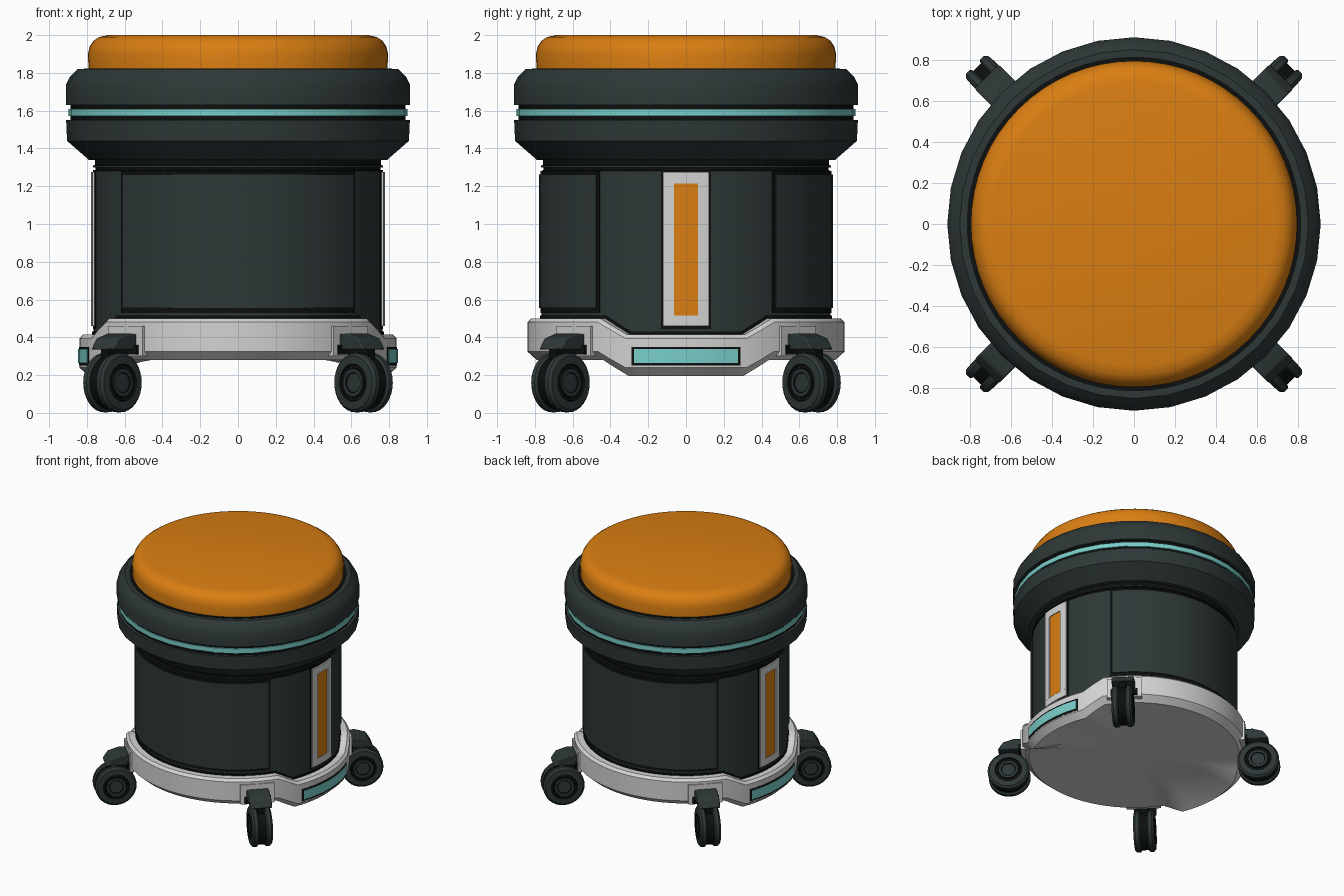
import bpy, bmesh
from math import sin, cos, pi, radians, degrees, asin
from mathutils import Matrix, Vector

if "Cube" in bpy.data.objects:
    bpy.data.objects.remove(bpy.data.objects["Cube"])


def material(name, r, g, b):
    m = bpy.data.materials.new(name)
    m.use_nodes = True
    m.diffuse_color = (r, g, b, 1)
    m.node_tree.nodes["Principled BSDF"].inputs["Base Color"].default_value = (r, g, b, 1)
    return m


ORANGE = material("orange", 0.70, 0.21, 0.006)
DARK = material("dark_slate", 0.027, 0.038, 0.038)
BLACK = material("black", 0.004, 0.005, 0.005)
WHITE = material("white", 0.65, 0.65, 0.65)
TEAL = material("teal", 0.19, 0.61, 0.58)


def finish(name, bm, mats, matrix=None, bevel=0):
    bmesh.ops.remove_doubles(bm, verts=bm.verts, dist=0.0001)
    bmesh.ops.recalc_face_normals(bm, faces=bm.faces)
    if matrix:
        bm.transform(matrix)
    me = bpy.data.meshes.new(name)
    bm.to_mesh(me)
    bm.free()
    for m in mats:
        me.materials.append(m)
    ob = bpy.data.objects.new(name, me)
    bpy.context.collection.objects.link(ob)
    if bevel:
        mod = ob.modifiers.new("bevel", "BEVEL")
        mod.width, mod.segments = bevel, 2
    bpy.ops.object.select_all(action="DESELECT")
    ob.select_set(True)
    bpy.context.view_layer.objects.active = ob
    bpy.ops.object.shade_smooth_by_angle(angle=radians(30))
    return ob


def lathe(name, profile, mats, seg=64, bands=(), drop=None, matrix=None):
    """Spin (radius, height) points; bands lists the profile steps that take the second material."""
    bm = bmesh.new()
    rings = []
    for i in range(seg):
        a = 2 * pi * i / seg
        rings.append([bm.verts.new((r * cos(a), r * sin(a), z - (drop(a) if drop and r > 0.7 else 0)))
                      for r, z in profile])
    for i in range(seg):
        p, q = rings[i], rings[(i + 1) % seg]
        for k in range(len(profile) - 1):
            corners = [p[k], q[k], q[k + 1], p[k + 1]]
            if profile[k][0] == 0:
                corners = [p[k], q[k + 1], p[k + 1]]
            elif profile[k + 1][0] == 0:
                corners = [p[k], q[k], p[k + 1]]
            bm.faces.new(corners).material_index = int(k in bands)
    return finish(name, bm, mats, matrix)


def patch(name, centre, a0, a1, z0, z1, r0, r1, mat):
    """Curved plate wrapped round the z axis."""
    n = max(2, int((a1 - a0) / 0.1))
    bm = bmesh.new()
    cols = []
    for i in range(n + 1):
        a = centre + a0 + (a1 - a0) * i / n
        cols.append([bm.verts.new((r * cos(a), r * sin(a), z))
                     for r, z in ((r0, z0), (r1, z0), (r1, z1), (r0, z1))])
    for p, q in zip(cols, cols[1:]):
        for k in range(4):
            bm.faces.new((p[k], q[k], q[(k + 1) % 4], p[(k + 1) % 4]))
    bm.faces.new(cols[0])
    bm.faces.new(cols[-1])
    return finish(name, bm, [mat])


def extrude(name, outline, half, mat, matrix, bevel=0):
    """Extrude an (x, z) outline sideways along y."""
    bm = bmesh.new()
    a = [bm.verts.new((x, -half, z)) for x, z in outline]
    b = [bm.verts.new((x, half, z)) for x, z in outline]
    bm.faces.new(a)
    bm.faces.new(b)
    for i in range(len(a)):
        j = (i + 1) % len(a)
        bm.faces.new((a[i], a[j], b[j], b[i]))
    return finish(name, bm, [mat], matrix, bevel)


def rect(x0, x1, z0, z1):
    return [(x0, z0), (x1, z0), (x1, z1), (x0, z1)]


# Seat cushion and the dark gap round it
lathe("seat_cushion", [(0, 1.8), (0.79, 1.8), (0.795, 1.9), (0.785, 1.94), (0.765, 1.97),
                       (0.735, 1.99), (0.69, 2.0), (0, 2.0)], [ORANGE])
lathe("cushion_gap", [(0, 1.78), (0.815, 1.78), (0.815, 1.823), (0, 1.823)], [BLACK])

# Rim: two chamfered rings with a light strip between them
lathe("lower_rim", [(0, 1.34), (0.79, 1.34), (0.905, 1.44), (0.91, 1.55), (0, 1.55)], [DARK], 32)
lathe("upper_rim", [(0, 1.63), (0.91, 1.63), (0.91, 1.74), (0.89, 1.78), (0.85, 1.82),
                    (0.81, 1.82), (0, 1.8)], [DARK], 32)
lathe("rim_groove", [(0, 1.54), (0.888, 1.54), (0.888, 1.64), (0, 1.64)], [BLACK], 32)
lathe("rim_light", [(0, 1.573), (0.898, 1.573), (0.898, 1.61), (0, 1.61)], [TEAL], 32)

# Drum body with black neck grooves
lathe("body", [(0, 0.32), (0.765, 0.32), (0.765, 1.28), (0.755, 1.285), (0.755, 1.298), (0.768, 1.3),
               (0.768, 1.31), (0.757, 1.312), (0.757, 1.36), (0, 1.36)], [DARK, BLACK], bands=(2, 3, 4, 6, 7))


def drop(a):
    """The base ring steps down at both sides."""
    off = degrees(asin(min(1, abs(sin(a)))))
    return 0.085 * max(0, min(1, (33.75 - off) / 11.25))


# Base ring with closed underside, and the shadow line above it
lathe("base_ring", [(0.74, 0.5), (0.82, 0.5), (0.84, 0.48), (0.84, 0.325), (0.79, 0.28),
                    (0.55, 0.28), (0, 0.28)], [WHITE], drop=drop)
lathe("base_seam", [(0.72, 0.515), (0.772, 0.515), (0.772, 0.47), (0.72, 0.47)], [BLACK], drop=drop)

# Front and back panels
for side, c in (("front", -pi / 2), ("back", pi / 2)):
    w = radians(53.5)
    patch(side + "_panel_border", c, -w, w, 0.53, 1.28, 0.74, 0.770, BLACK)
    w -= 0.025
    patch(side + "_panel", c, -w, w, 0.555, 1.262, 0.74, 0.777, DARK)

# Side strips and base lights
for side, c in (("left", 0), ("right", pi)):
    w, v = 0.158, 0.083
    patch(side + "_strip_border", c, -w - 0.016, w + 0.016, 0.445, 1.287, 0.74, 0.769, BLACK)
    patch(side + "_strip_inlay", c, -v, v, 0.51, 1.22, 0.74, 0.773, ORANGE)
    for part, a0, a1, z0, z1 in (("bottom", -w, w, 0.46, 0.515), ("top", -w, w, 1.215, 1.275),
                                 ("near", -w, -v, 0.515, 1.215), ("far", v, w, 0.515, 1.215)):
        patch(side + "_strip_frame_" + part, c, a0, a1, z0, z1, 0.74, 0.78, WHITE)
    patch(side + "_light_border", c, -0.35, 0.35, 0.25, 0.35, 0.8, 0.843, BLACK)
    patch(side + "_light", c, -0.333, 0.333, 0.264, 0.337, 0.8, 0.846, TEAL)

# Four twin-wheel casters on the diagonals
WHEEL = [(0, 0.026), (0.145, 0.026), (0.157, 0.036), (0.157, 0.062), (0.142, 0.077), (0.1, 0.08),
         (0.096, 0.07), (0.078, 0.07), (0.074, 0.08), (0.055, 0.08), (0.05, 0.074), (0, 0.074)]
for name, deg in (("back_left", 45), ("back_right", 135), ("front_right", 225), ("front_left", 315)):
    turn = Matrix.Rotation(radians(deg), 4, "Z")
    hub = turn @ Matrix.Translation(Vector((0.94, 0, 0.16)))
    extrude(name + "_mount", rect(0.68, 0.845, 0.30, 0.46), 0.13, WHITE, turn)
    extrude(name + "_mount_socket", rect(0.75, 0.86, 0.31, 0.36), 0.10, BLACK, turn)
    extrude(name + "_bracket", [(0.74, 0.335), (0.76, 0.415), (0.90, 0.42), (0.98, 0.395), (1.02, 0.335)],
            0.083, DARK, turn, 0.008)
    extrude(name + "_stem", rect(0.86, 1.0, 0.16, 0.35), 0.025, BLACK, turn)
    lathe(name + "_axle", [(0, -0.03), (0.142, -0.03), (0.142, 0.03), (0, 0.03)], [BLACK], 32,
          matrix=hub @ Matrix.Rotation(pi / 2, 4, "X"))
    for half, s in (("_wheel_a", 1), ("_wheel_b", -1)):
        lathe(name + half, WHEEL, [DARK, BLACK], 32, bands=(5, 6, 7, 9),
              matrix=hub @ Matrix.Rotation(s * pi / 2, 4, "X"))
